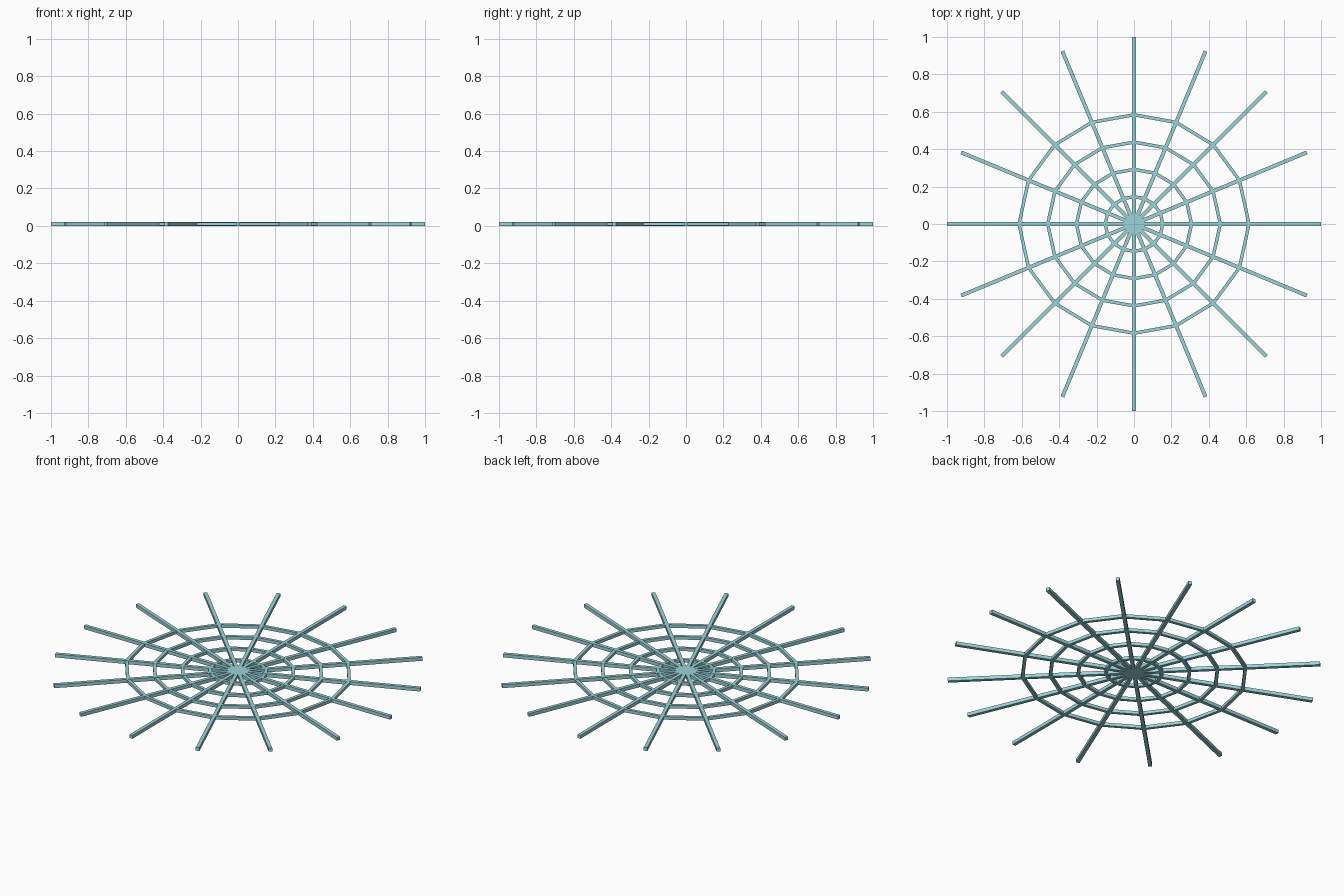
import bpy, bmesh, math

if "Cube" in bpy.data.objects:
    bpy.data.objects.remove(bpy.data.objects["Cube"])

N = 16          # spokes
W = 0.02        # spoke thickness
RW = 0.018      # ring thickness

mat = bpy.data.materials.new("pale_teal")
mat.diffuse_color = (0.33, 0.66, 0.70, 1)
mat.use_nodes = True
mat.node_tree.nodes["Principled BSDF"].inputs["Base Color"].default_value = mat.diffuse_color


def finish(bm, name):
    bmesh.ops.recalc_face_normals(bm, faces=bm.faces)
    me = bpy.data.meshes.new(name)
    bm.to_mesh(me)
    bm.free()
    me.materials.append(mat)
    ob = bpy.data.objects.new(name, me)
    bpy.context.collection.objects.link(ob)
    return ob


def spoke(angle, name):
    # Square bar across the full diameter
    bm = bmesh.new()
    bmesh.ops.create_cube(bm, size=1)
    bmesh.ops.scale(bm, vec=(2, W, W), verts=bm.verts)
    ob = finish(bm, name)
    ob.location.z = W / 2
    ob.rotation_euler.z = angle


def ring(a, b, name):
    # Faceted, slightly oval ring with corners on the spokes
    bm = bmesh.new()
    sections = []
    for i in range(N):
        t = 2 * math.pi * i / N
        c, s = math.cos(t), math.sin(t)
        r = 1 / math.hypot(c / a, s / b)
        sections.append([bm.verts.new(((r + d) * c, (r + d) * s, W / 2 + h))
                         for d, h in ((-RW/2, -RW/2), (RW/2, -RW/2),
                                      (RW/2, RW/2), (-RW/2, RW/2))])
    for i in range(N):
        p, q = sections[i], sections[(i + 1) % N]
        for k in range(4):
            m = (k + 1) % 4
            bm.faces.new((p[k], p[m], q[m], q[k]))
    finish(bm, name)


# Radial spokes
for i in range(N // 2):
    spoke(math.pi * i / (N // 2), f"spoke_pair_{i + 1}")

# Evenly spaced concentric rings
for i in range(1, 5):
    ring(0.615 * i / 4, 0.584 * i / 4, f"web_ring_{i}")
